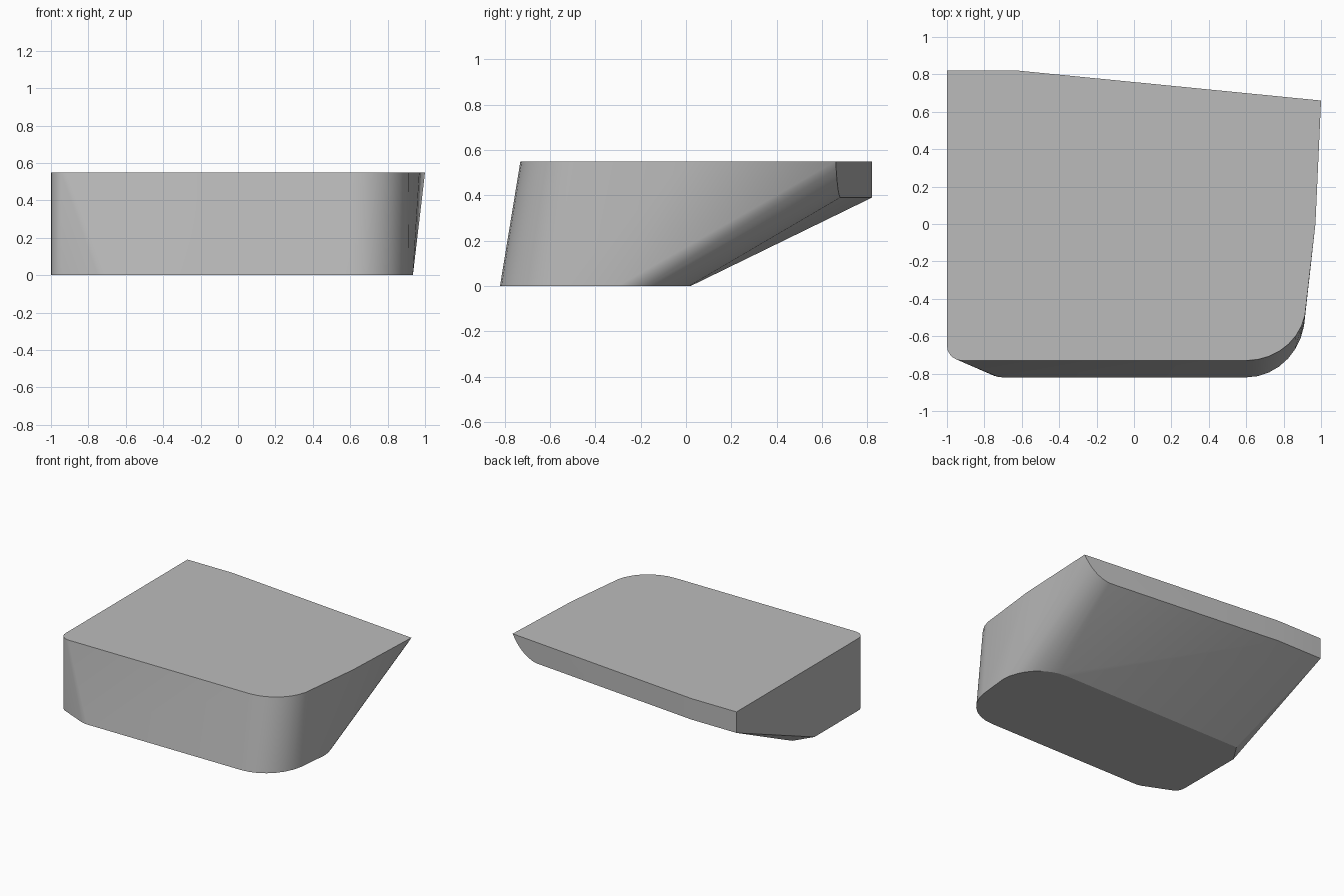
import bpy
import bmesh
import math
from mathutils import Vector

if "Cube" in bpy.data.objects:
    bpy.data.objects.remove(bpy.data.objects["Cube"], do_unlink=True)

TOP, LIP = 0.55, 0.39


def arc(start, corner, end, steps=8):
    """Quarter ellipse from start to end, rounding off the corner."""
    a, c, b = Vector(start), Vector(corner), Vector(end)
    centre = a + b - c
    for i in range(steps + 1):
        t = math.pi / 2 * i / steps
        yield centre + (a - centre) * math.cos(t) + (b - centre) * math.sin(t)


def curve(start, control, end, steps=8):
    """Quadratic curve for corners that are not square."""
    a, c, b = Vector(start), Vector(control), Vector(end)
    for i in range(steps + 1):
        t = i / steps
        yield a * (1 - t) ** 2 + c * 2 * t * (1 - t) + b * t * t


# Top rim outline
points = [Vector(p) for p in (
    (-1, 0.82, TOP), (-0.62, 0.82, TOP), (1, 0.66, TOP), (0.97, 0, TOP))]
points += arc((0.6, -0.73, TOP), (0.92, -0.73, TOP), (0.92, -0.43, TOP))
points += arc((-1, -0.65, TOP), (-1, -0.73, TOP), (-0.92, -0.73, TOP), 5)

# Floor outline, with a chamfered front corner and a rounded back corner
points += [Vector(p) for p in ((-1, -0.12, 0), (-0.91, 0.02, 0))]
points += arc((0.6, -0.82, 0), (0.915, -0.82, 0), (0.915, -0.48, 0))
points += arc((0.62, 0.02, 0), (0.935, 0.02, 0), (0.935, -0.3, 0))
points += arc((-1, -0.65, 0), (-1, -0.73, 0), (-0.92, -0.73, 0), 5)
points += curve((-0.77, -0.8, 0), (-0.74, -0.82, 0), (-0.7, -0.82, 0), 3)

# Lower edge of the back wall, curving up to the rim at one end
points += [Vector((-1, 0.82, LIP)), Vector((-0.62, 0.82, LIP))]
points += curve((0.79, 0.68, LIP), (0.92, 0.667, 0.41), (1, 0.66, TOP))

# Skin the outlines into one closed convex body
bm = bmesh.new()
for p in points:
    bm.verts.new(p)
bmesh.ops.remove_doubles(bm, verts=bm.verts[:], dist=0.001)
hull = bmesh.ops.convex_hull(bm, input=bm.verts[:])
loose = {v for v in hull["geom_interior"] + hull["geom_unused"]
         if isinstance(v, bmesh.types.BMVert) and not v.link_faces}
bmesh.ops.delete(bm, geom=list(loose), context="VERTS")
bmesh.ops.dissolve_limit(bm, angle_limit=math.radians(0.5),
                         verts=bm.verts[:], edges=bm.edges[:])
bmesh.ops.recalc_face_normals(bm, faces=bm.faces[:])
mesh = bpy.data.meshes.new("body")
bm.to_mesh(mesh)
bm.free()

body = bpy.data.objects.new("body", mesh)
bpy.context.collection.objects.link(body)

# Plain grey
grey = bpy.data.materials.new("plain grey")
grey.use_nodes = True
colour = (0.5, 0.5, 0.5, 1)
grey.diffuse_color = colour
grey.node_tree.nodes["Principled BSDF"].inputs["Base Color"].default_value = colour
mesh.materials.append(grey)

# Smooth rounded corners, crisp edges
bpy.ops.object.select_all(action="DESELECT")
body.select_set(True)
bpy.context.view_layer.objects.active = body
bpy.ops.object.shade_smooth_by_angle(angle=math.radians(20))
